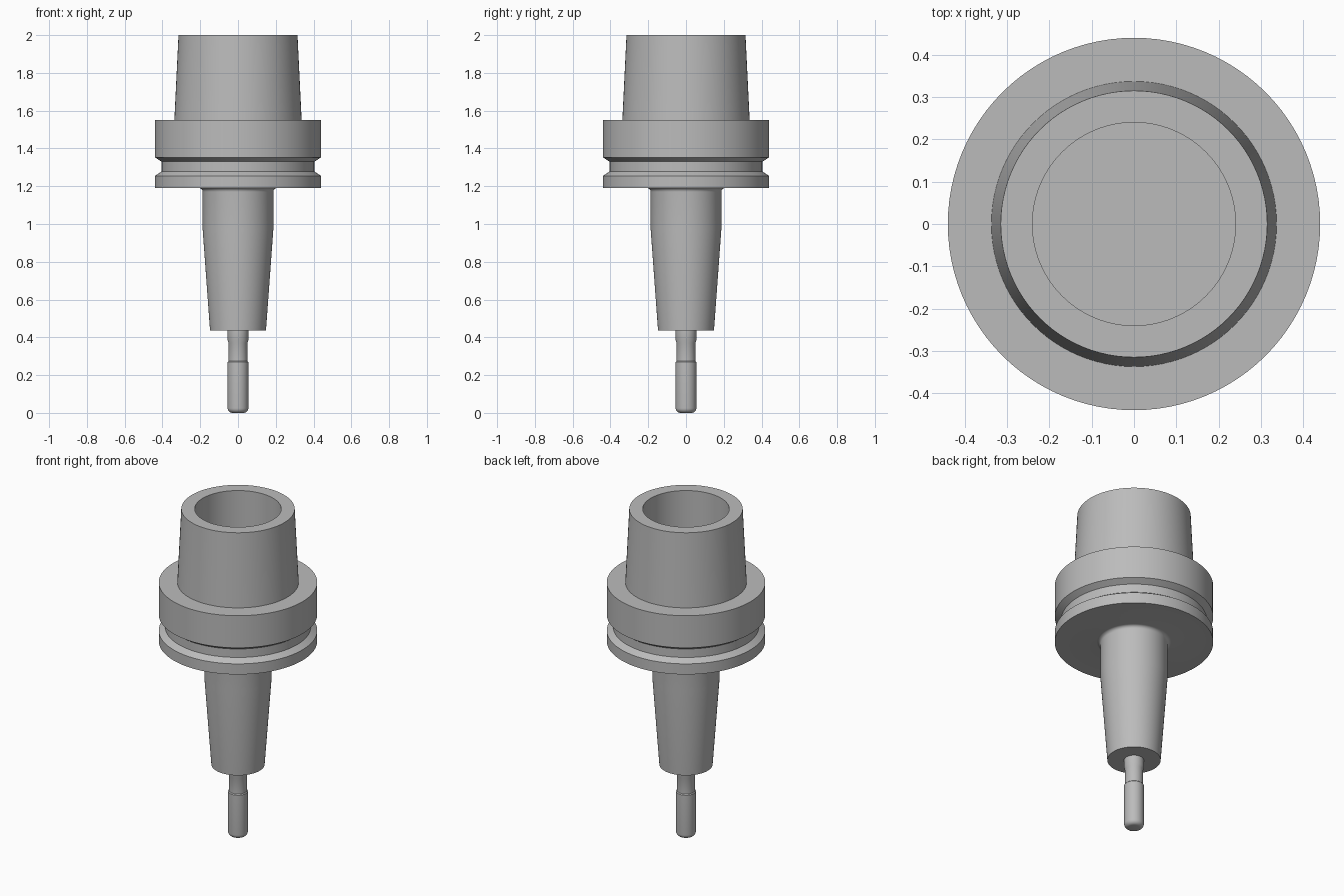
import bpy, bmesh, math

if "Cube" in bpy.data.objects:
    bpy.data.objects.remove(bpy.data.objects["Cube"])

steel = bpy.data.materials.new("steel grey")
steel.diffuse_color = (0.5, 0.5, 0.5, 1)
steel.use_nodes = True
steel.node_tree.nodes["Principled BSDF"].inputs["Base Color"].default_value = steel.diffuse_color


def arc(cr, cz, rad, a0, a1, n=6):
    """Profile points on a circular arc, angles in degrees."""
    return [(cr + rad * math.cos(math.radians(a0 + (a1 - a0) * i / n)),
             cz + rad * math.sin(math.radians(a0 + (a1 - a0) * i / n)))
            for i in range(n + 1)]


def lathe(name, profile, segments=96):
    """Revolve an (r, z) profile, ordered bottom to top, around the z axis."""
    bm = bmesh.new()
    verts = [bm.verts.new((r, 0, z)) for r, z in profile]
    edges = [bm.edges.new(pair) for pair in zip(verts, verts[1:])]
    bmesh.ops.spin(bm, geom=verts + edges, cent=(0, 0, 0), axis=(0, 0, 1),
                   angle=math.tau, steps=segments, use_merge=True)
    bmesh.ops.remove_doubles(bm, verts=bm.verts, dist=1e-5)
    bmesh.ops.recalc_face_normals(bm, faces=bm.faces)
    mesh = bpy.data.meshes.new(name)
    bm.to_mesh(mesh)
    bm.free()
    mesh.materials.append(steel)
    obj = bpy.data.objects.new(name, mesh)
    bpy.context.collection.objects.link(obj)
    bpy.context.view_layer.objects.active = obj
    obj.select_set(True)
    bpy.ops.object.shade_smooth_by_angle(angle=math.radians(25))
    obj.select_set(False)


# Cutting tool: rounded tip, relieved neck, shank entering the chuck
lathe("cutting_tool",
      [(0, 0)] + arc(0.03, 0.025, 0.025, -90, 0) +
      [(0.055, 0.27), (0.05, 0.275), (0.05, 0.37), (0.055, 0.385),
       (0.055, 0.435)], 64)

# Holder: tapered nose, fillet, grooved flange and hollow taper shank
lathe("tool_holder",
      [(0.055, 0.435), (0.148, 0.435), (0.187, 0.97), (0.187, 1.17)] +
      arc(0.207, 1.17, 0.02, 180, 90) +
      [(0.44, 1.19), (0.44, 1.255), (0.405, 1.278), (0.405, 1.33),
       (0.44, 1.353), (0.44, 1.55), (0.337, 1.55), (0.315, 2.0),
       (0.24, 2.0), (0.24, 1.55), (0, 1.55)])
